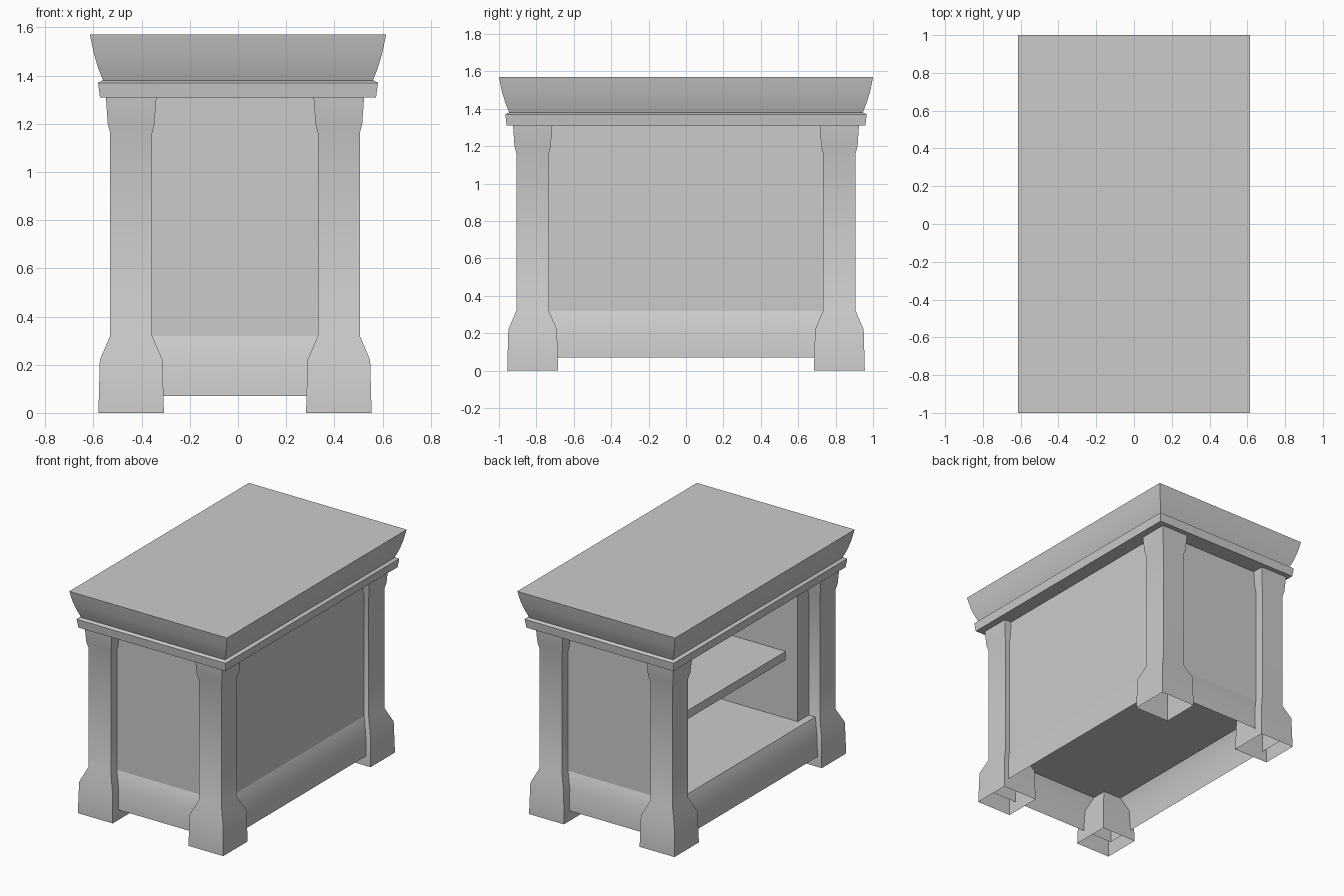
import bpy
import bmesh
import math

cube = bpy.data.objects.get("Cube")
if cube:
    bpy.data.objects.remove(cube, do_unlink=True)

# One plain grey finish
grey = bpy.data.materials.new("grey_paint")
grey.use_nodes = True
COLOUR = (0.6, 0.6, 0.6, 1)
grey.diffuse_color = COLOUR
grey.node_tree.nodes["Principled BSDF"].inputs["Base Color"].default_value = COLOUR

MID = -0.0125            # the carcass sits slightly off the top's centre
FLOOR, CEILING = 0.32, 1.31


def loft(name, centre, profile, bottom=True, top=True):
    """Stack rectangles given as (half width, half depth, height)."""
    bm = bmesh.new()
    rings = []
    for hx, hy, z in profile:
        rings.append([bm.verts.new((centre[0] + sx * hx, centre[1] + sy * hy, z))
                      for sx, sy in ((-1, -1), (1, -1), (1, 1), (-1, 1))])
    for low, high in zip(rings, rings[1:]):
        for i in range(4):
            j = (i + 1) % 4
            bm.faces.new((low[i], low[j], high[j], high[i]))
    if bottom:
        bm.faces.new(rings[0][::-1])
    if top:
        bm.faces.new(rings[-1])
    mesh = bpy.data.meshes.new(name)
    bm.to_mesh(mesh)
    bm.free()
    mesh.materials.append(grey)
    obj = bpy.data.objects.new(name, mesh)
    bpy.context.collection.objects.link(obj)
    bpy.ops.object.select_all(action="DESELECT")
    obj.select_set(True)
    bpy.context.view_layer.objects.active = obj
    bpy.ops.object.shade_smooth_by_angle(angle=math.radians(32))
    return obj


def box(name, x0, x1, y0, y1, z0, z1):
    hx, hy = (x1 - x0) / 2, (y1 - y0) / 2
    return loft(name, (x0 + hx, y0 + hy), [(hx, hy, z0), (hx, hy, z1)])


# Corner posts: hollow flared foot, plain shaft, flared capital
post = [(r, r, z) for r, z in ((0.136, 0), (0.13, 0.22), (0.087, FLOOR),
                               (0.087, 1.16), (0.097, 1.2), (0.105, CEILING))]
for side, sx in (("left", 1), ("right", -1)):
    for end, sy in (("front", -1), ("back", 1)):
        loft(f"{end}_{side}_post", (MID + sx * 0.431, sy * 0.82), post, bottom=False)

# Flared skirt, open underneath, closed above by the cabinet floor
loft("skirt_and_floor", (MID, 0),
     [(0.532, 0.89, 0.07), (0.525, 0.882, 0.22), (0.4825, 0.84, FLOOR)], bottom=False)

# Thick end walls, closed long side and shelf; the other long side stays open
box("front_wall", -0.444, 0.47, -0.84, -0.61, FLOOR, CEILING)
box("back_wall", -0.444, 0.47, 0.61, 0.84, FLOOR, CEILING)
box("long_side_panel", 0.43, 0.47, -0.84, 0.84, FLOOR, CEILING)
box("shelf", -0.35, 0.43, -0.61, 0.61, 0.73, 0.79)

# Moulding band under the top
loft("moulding_band", (0, 0), [(0.573, 0.959, CEILING), (0.581, 0.966, 1.37),
                               (0.563, 0.948, 1.38)])

# Crown top with a hollow-curved edge
loft("crown_top", (0, 0), [(0.56, 0.945, 1.38), (0.58, 0.965, 1.43),
                           (0.598, 0.984, 1.49), (0.615, 1, 1.57)])
